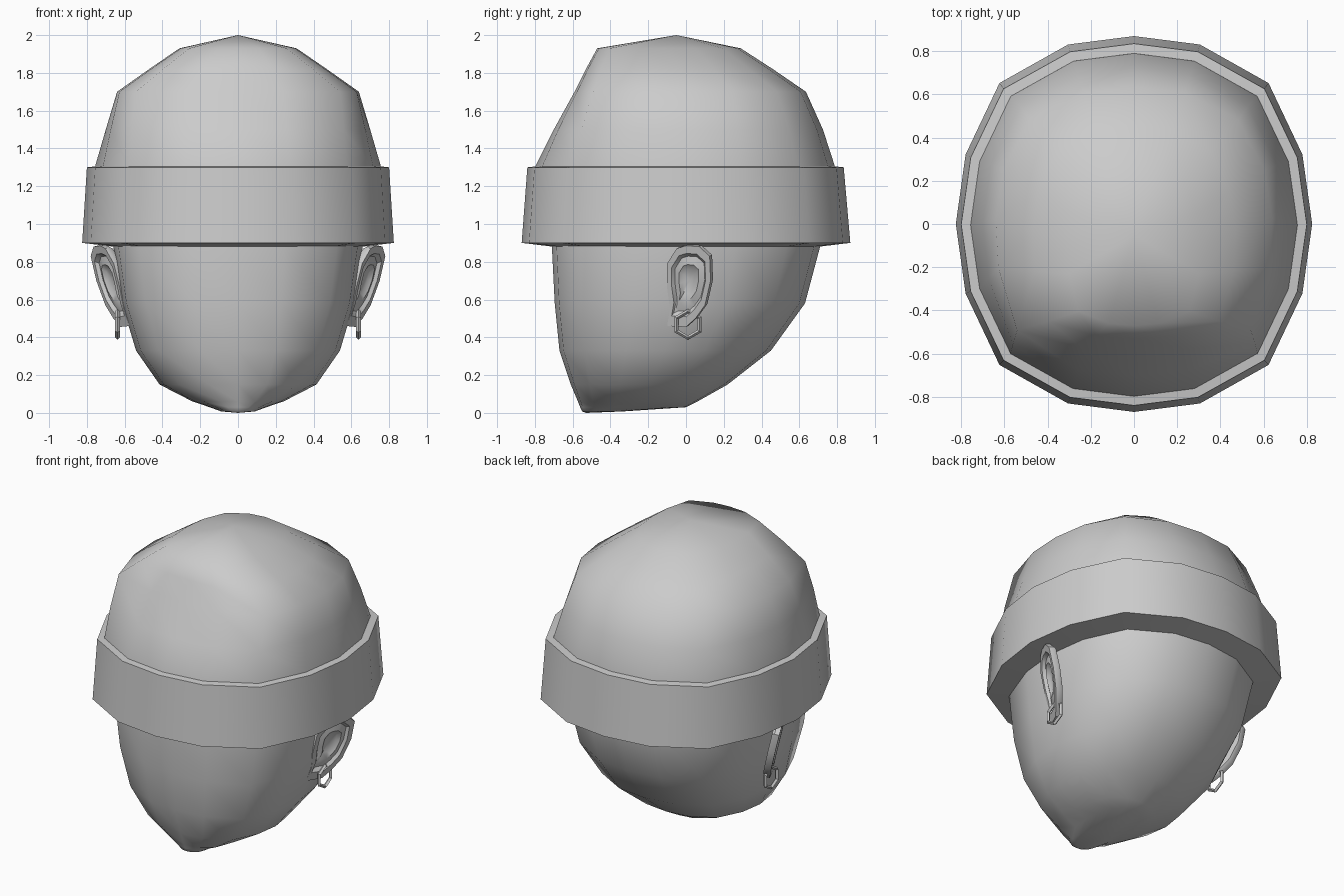
import bpy, bmesh, math
from mathutils import Vector

if "Cube" in bpy.data.objects:
    bpy.data.objects.remove(bpy.data.objects["Cube"])

# quarter of the 16-sided cross-section, from the back (+y) round to the side (+x)
QUARTER = [(0, 1), (.37, .955), (.755, .75), (.945, .37), (1, 0)]


def ring(z, xw, yf, yb, sq=1.0):
    """16 points of half width xw from yf to yb; sq squares off the front corners."""
    front = [(0, 1), (.37, .955 + .2 * (sq - 1)), (.755 * sq, .75 * sq),
             (.945 + .3 * (sq - 1), .37), (1, 0)]
    half = QUARTER + [(x, -y) for x, y in reversed(front[:-1])]
    loop = half + [(-x, y) for x, y in reversed(half[1:-1])]
    cy, h = (yf + yb) / 2, (yb - yf) / 2
    return [(x * xw, cy + y * h, z) for x, y in loop]


def loft(name, rings, closed=False, start=None, end=None, angle=40):
    """Skin a list of equal rings; closed joins last to first, start/end are tip points."""
    bm = bmesh.new()
    rows = [[bm.verts.new(p) for p in r] for r in rings]
    n = len(rows[0])
    pairs = list(zip(rows, rows[1:])) + ([(rows[-1], rows[0])] if closed else [])
    for a, b in pairs:
        for i in range(n):
            j = (i + 1) % n
            bm.faces.new((a[i], a[j], b[j], b[i]))
    for tip, row in ((start, rows[0]), (end, rows[-1])):
        if tip is not None:
            t = bm.verts.new(tip)
            for i in range(n):
                bm.faces.new((row[i], row[(i + 1) % n], t))
    bmesh.ops.recalc_face_normals(bm, faces=bm.faces)
    me = bpy.data.meshes.new(name)
    bm.to_mesh(me)
    bm.free()
    ob = bpy.data.objects.new(name, me)
    bpy.context.collection.objects.link(ob)
    smooth(ob, angle)
    return ob


def smooth(ob, angle):
    bpy.ops.object.select_all(action='DESELECT')
    ob.select_set(True)
    bpy.context.view_layer.objects.active = ob
    bpy.ops.object.shade_smooth_by_angle(angle=math.radians(angle))


# head, from chin to under the cap
loft("head", [
    ring(.008, .09, -.55, -.33),
    ring(.03, .15, -.56, 0),
    ring(.06, .24, -.572, .06),
    ring(.15, .415, -.61, .22),
    ring(.33, .54, -.67, .45, 1.03),
    ring(.58, .615, -.695, .63, 1.05),
    ring(.88, .66, -.71, .71, 1.05),
    ring(1.15, .67, -.70, .70),
], start=(0, -.53, 0), end=(0, 0, 1.25), angle=60)

# cap crown
loft("cap_crown", [
    ring(1.0, .765, -.805, .795),
    ring(1.3, .758, -.80, .79),
    ring(1.5, .70, -.70, .725, 1.06),
    ring(1.7, .64, -.59, .635, 1.12),
    ring(1.82, .47, -.53, .46, 1.12),
    ring(1.93, .31, -.47, .29, 1.1),
], end=(0, -.05, 2.0), angle=60)

# folded cap band
loft("cap_band", [
    ring(.90, .825, -.87, .87),
    ring(1.30, .80, -.84, .835),
    ring(1.305, .755, -.795, .79),
    ring(1.0, .74, -.78, .78),
    ring(.88, .655, -.705, .705),
], closed=True, angle=40)

# ears and earrings; ear outline as (y, z) on a tilted plane
EAR = [(-.05, .87), (0, .885), (.07, .88), (.125, .83), (.13, .70), (.10, .57), (.05, .50),
       (0, .455), (-.10, .46), (-.085, .55), (-.10, .66), (-.10, .79)]
CENTRE = Vector((.01, .70))
NORMAL = Vector((1, -.5, -.25)).normalized()


def ear_ring(side, scale, depth):
    pts = []
    for p in EAR:
        y, z = CENTRE + (Vector(p) - CENTRE) * scale
        v = Vector((.635 + .5 * (y + .1) + .25 * (z - .7), y, z)) - NORMAL * depth
        pts.append((v.x * side, v.y, v.z))
    return pts


for side, label in ((1, "right"), (-1, "left")):
    back = Vector((.69, .01, .70)) - NORMAL * .045
    pit = Vector((.69, .01, .70)) - NORMAL * .03
    loft(label + "_ear", [
        ear_ring(side, .94, .045),
        ear_ring(side, 1, .03),
        ear_ring(side, 1, 0),
        ear_ring(side, .78, 0),
        ear_ring(side, .68, .018),
        ear_ring(side, .45, .008),
        ear_ring(side, .30, .025),
    ], start=(back.x * side, back.y, back.z), end=(pit.x * side, pit.y, pit.z), angle=35)

    bpy.ops.mesh.primitive_torus_add(
        location=(side * .638, .01, .468), rotation=(0, math.pi / 2, 0),
        major_segments=6, minor_segments=4, major_radius=.07, minor_radius=.012)
    hoop = bpy.context.object
    hoop.name = label + "_earring"
    smooth(hoop, 30)
